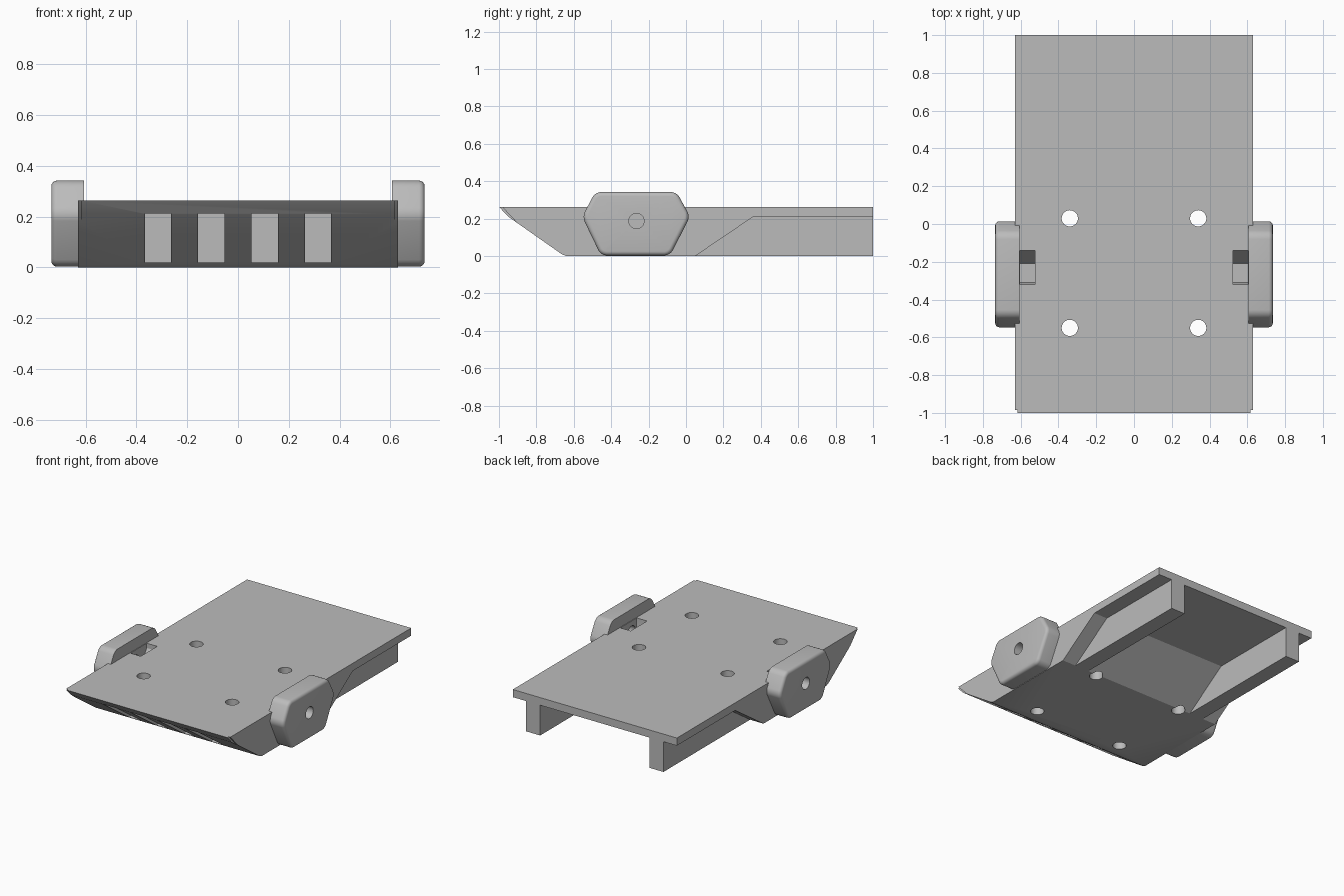
import bpy
import bmesh
import math
from mathutils import Matrix

if "Cube" in bpy.data.objects:
    bpy.data.objects.remove(bpy.data.objects["Cube"], do_unlink=True)

grey = bpy.data.materials.new("plain grey")
grey.use_nodes = True
grey.diffuse_color = (0.5, 0.5, 0.5, 1)
grey.node_tree.nodes["Principled BSDF"].inputs["Base Color"].default_value = (0.5, 0.5, 0.5, 1)


def finish(bm, name):
    bmesh.ops.recalc_face_normals(bm, faces=bm.faces)
    mesh = bpy.data.meshes.new(name)
    bm.to_mesh(mesh)
    bm.free()
    mesh.materials.append(grey)
    obj = bpy.data.objects.new(name, mesh)
    bpy.context.collection.objects.link(obj)
    return obj


def extrusion(profile, x0, x1):
    """Solid made from a (y, z) profile swept from x0 to x1."""
    bm = bmesh.new()
    face = bm.faces.new([bm.verts.new((x0, y, z)) for y, z in profile])
    new = bmesh.ops.extrude_face_region(bm, geom=[face])["geom"]
    verts = [v for v in new if isinstance(v, bmesh.types.BMVert)]
    bmesh.ops.translate(bm, verts=verts, vec=(x1 - x0, 0, 0))
    return bm


def prism(name, profile, x0, x1):
    return finish(extrusion(profile, x0, x1), name)


def cylinder(name, radius, depth, matrix):
    bm = bmesh.new()
    bmesh.ops.create_cone(bm, cap_ends=True, segments=32, radius1=radius,
                          radius2=radius, depth=depth, matrix=matrix)
    return finish(bm, name)


def cut(obj, cutter):
    """Subtract the cutter from the object and bake the result."""
    mod = obj.modifiers.new("cut", "BOOLEAN")
    mod.operation = "DIFFERENCE"
    mod.solver = "EXACT"
    mod.object = cutter
    bpy.context.view_layer.update()
    graph = bpy.context.evaluated_depsgraph_get()
    mesh = bpy.data.meshes.new_from_object(obj.evaluated_get(graph))
    obj.modifiers.clear()
    obj.data = mesh
    bpy.data.objects.remove(cutter, do_unlink=True)


# Deck plate with the solid wedge block below its front half
deck_profile = [(-1, 0.263), (-0.95, 0.21), (-0.665, 0.01), (-0.64, 0),
                (0.05, 0), (0.36, 0.21), (1, 0.21), (1, 0.263)]
bm = extrusion(deck_profile, -0.63, 0.63)
nose = [e for e in bm.edges if all(v.co.y < -0.94 for v in e.verts)
        and abs(e.verts[0].co.x - e.verts[1].co.x) < 0.01]
bmesh.ops.bevel(bm, geom=nose, offset=0.012, segments=2, affect="EDGES")
deck = finish(bm, "deck")

# Four blind pockets in the sloping nose
for x in (-0.315, -0.105, 0.105, 0.315):
    cut(deck, prism("pocket_cutter", [(-1.1, 0.02), (-0.63, 0.02), (-0.63, 0.212),
                                      (-1.1, 0.212)], x - 0.052, x + 0.052))

# Four vertical bolt holes
for x in (-0.34, 0.34):
    for y in (-0.55, 0.03):
        cut(deck, cylinder("bolt_cutter", 0.043, 1, Matrix.Translation((x, y, 0.1))))

# Side rails, axle pods, nut slots and axle holes
pod_profile = [(-0.555, 0.21), (-0.485, 0.342), (-0.05, 0.342),
               (0.022, 0.21), (-0.085, 0.003), (-0.455, 0.003)]
slot_profile = [(-0.32, 0.4), (-0.32, 0.15), (-0.31, 0.12), (-0.21, 0.12),
                (-0.14, 0.23), (-0.14, 0.4)]
rail_profile = [(0.04, 0), (1, 0), (1, 0.215), (0.35, 0.215)]
parts = [deck]
for side, s in (("left", 1), ("right", -1)):
    parts.append(prism(side + "_rail", rail_profile, s * 0.42, s * 0.527))
    bm = extrusion(pod_profile, s * 0.607, s * 0.735)
    corners = [e for e in bm.edges if abs(e.verts[0].co.x - e.verts[1].co.x) > 0.1]
    bmesh.ops.bevel(bm, geom=corners, offset=0.03, segments=4, profile=0.5, affect="EDGES")
    rim = [e for e in bm.edges if all(abs(v.co.x) > 0.73 for v in e.verts)]
    bmesh.ops.bevel(bm, geom=rim, offset=0.022, segments=4, profile=0.5, affect="EDGES")
    pod = finish(bm, side + "_axle_pod")
    parts.append(pod)
    cut(deck, prism("slot_cutter", slot_profile, s * 0.523, s * 0.603))
    for target in (deck, pod):
        place = Matrix.Translation((s * 0.68, -0.265, 0.187)) @ Matrix.Rotation(math.pi / 2, 4, "Y")
        cut(target, cylinder("axle_cutter", 0.041, 0.25, place))

# Smooth the rounded faces and keep the corners sharp
bpy.ops.object.select_all(action="DESELECT")
for part in parts:
    part.select_set(True)
bpy.context.view_layer.objects.active = deck
bpy.ops.object.shade_smooth_by_angle(angle=math.radians(30))
